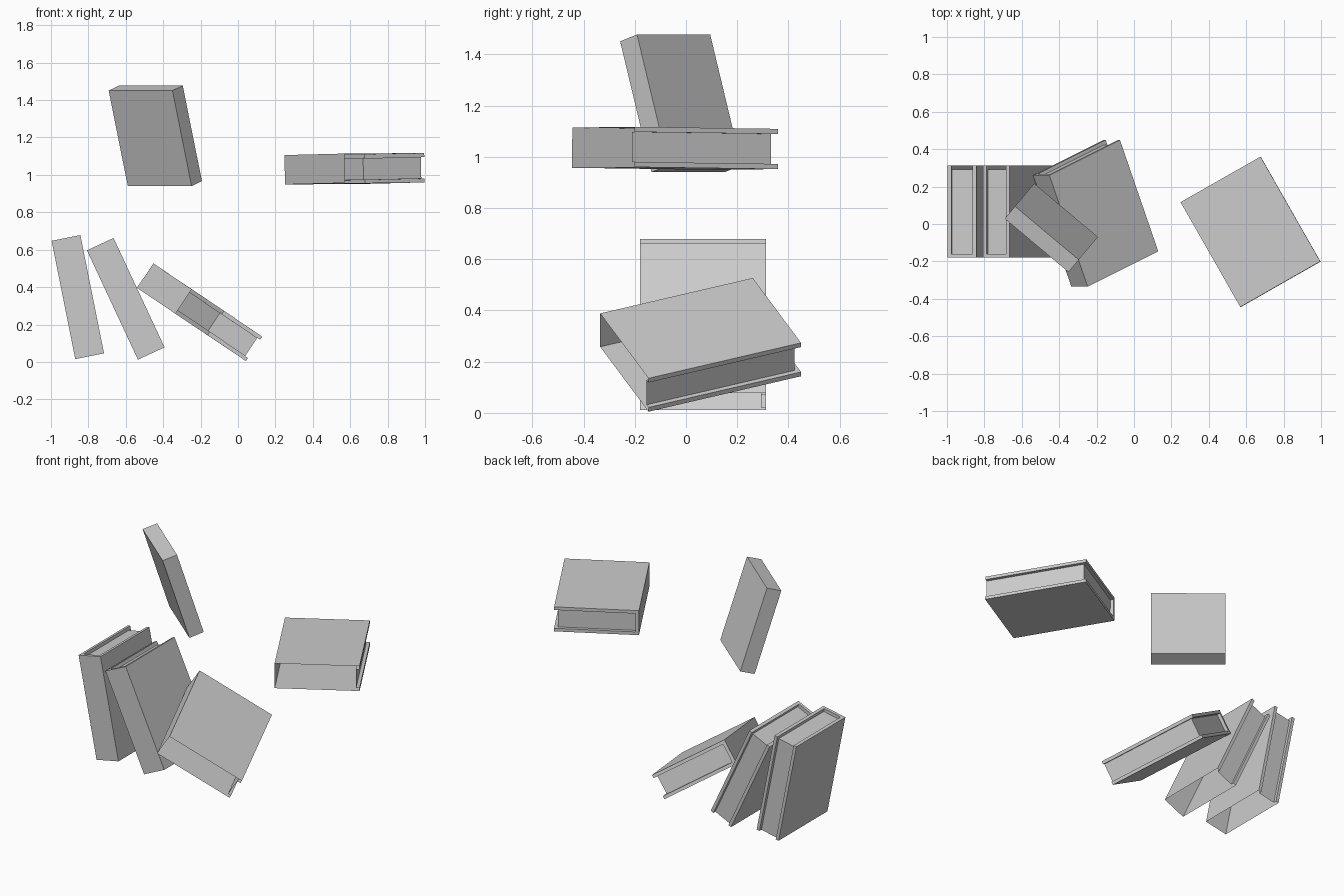
import bpy
from mathutils import Vector, Matrix

if "Cube" in bpy.data.objects:
    bpy.data.objects.remove(bpy.data.objects["Cube"])

RIM, GAP = 0.02, 0.02   # cover thickness, depth the pages sit back


def place(name, quads, origin, width, height):
    """Local axes: x = thickness, y = spine to fore-edge, z = bottom to top."""
    w = Vector(width).normalized()
    h = Vector(height)
    h = (h - w * h.dot(w)).normalized()
    t = w.cross(h)
    m = Matrix((t, w, h)).transposed().to_4x4()
    m.translation = Vector(origin)
    index, faces = {}, []
    for q in quads:
        faces.append([index.setdefault(tuple(round(c, 5) for c in p), len(index)) for p in q])
    mesh = bpy.data.meshes.new(name)
    mesh.from_pydata([m @ Vector(p) for p in index], [], faces)
    ob = bpy.data.objects.new(name, mesh)
    bpy.context.collection.objects.link(ob)
    return ob


def rect(axis, at, a, b):
    """Rectangle at a fixed coordinate; a and b are ranges on the other two axes."""
    pts = []
    for u, v in ((a[0], b[0]), (a[1], b[0]), (a[1], b[1]), (a[0], b[1])):
        p = [u, v]
        p.insert(axis, at)
        pts.append(tuple(p))
    return pts


def book(name, origin, width, height, T=0.157, W=0.492, H=0.645):
    pw, ph = W - GAP, H - GAP
    inner = (RIM, T - RIM)
    q = [rect(1, 0, (0, T), (0, H)),            # spine
         rect(2, H, inner, (0, RIM)),           # spine top edge
         rect(1, RIM, inner, (ph, H)),          # spine inside lip
         rect(2, ph, inner, (RIM, pw)),         # page tops
         rect(1, pw, inner, (0, ph))]           # page fore-edge
    # covers with overhanging lips; the bottom end stays open
    for out, inn in ((0, RIM), (T, T - RIM)):
        band = (min(out, inn), max(out, inn))
        q += [rect(0, out, (0, W), (0, H)),
              rect(2, H, band, (0, W)),
              rect(1, W, band, (0, H)),
              rect(0, inn, (RIM, W), (ph, H)),
              rect(0, inn, (pw, W), (0, ph))]
    return place(name, q, origin, width, height)


# leaning books
book("leaning_book_left", (-0.87, -0.18, 0.015), (0, 1, 0), (-0.196, 0, 0.98))
book("leaning_book_middle", (-0.535, -0.18, 0.012), (0, 1, 0), (-0.4226, 0, 0.906))
book("fallen_book", (-0.335, -0.335, 0.258), (0.38, 0.19, -0.255), (-0.20, 0.60, 0.135))

# floating flat book
book("floating_book", (0.57, -0.445, 0.957), (0.43, 0.245, 0.003), (-0.32, 0.555, -0.008))

# floating thin plain book
T, W, H = 0.09, 0.445, 0.535
box = [rect(0, x, (0, W), (0, H)) for x in (0, T)]
box += [rect(1, y, (0, T), (0, H)) for y in (0, W)]
box += [rect(2, z, (0, T), (0, W)) for z in (0, H)]
place("floating_thin_book", box, (-0.248, -0.135, 0.94), (-0.34, 0.285, 0), (-0.10, -0.124, 0.51))
